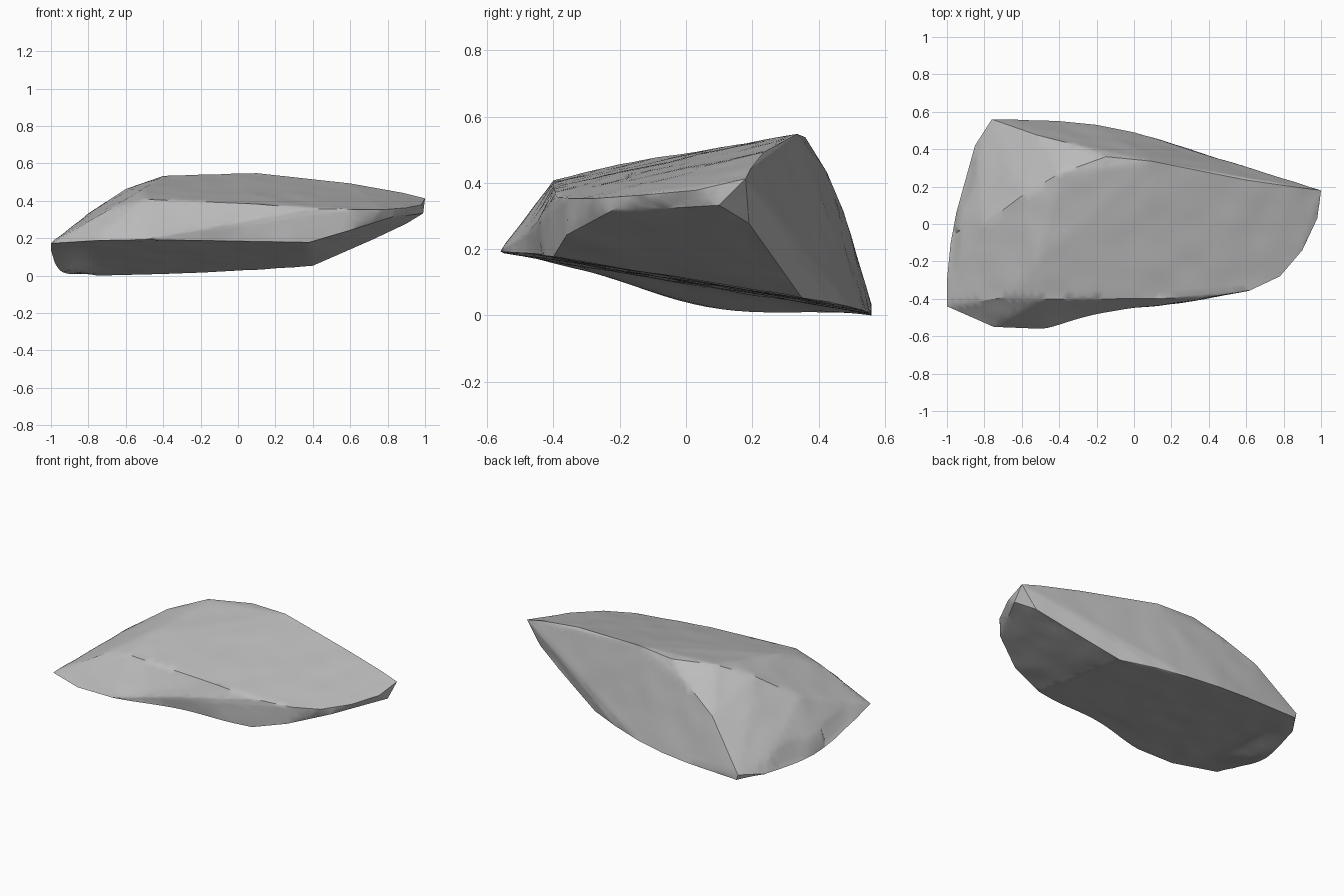
import bpy
import bmesh
from math import cos, pi
from mathutils import Vector, noise

cube = bpy.data.objects.get("Cube")
if cube:
    bpy.data.objects.remove(cube, do_unlink=True)

# stone material
stone = bpy.data.materials.new("stone_grey")
stone.use_nodes = True
grey = (0.5, 0.5, 0.5, 1)
stone.diffuse_color = grey
bsdf = stone.node_tree.nodes["Principled BSDF"]
bsdf.inputs["Base Color"].default_value = grey
bsdf.inputs["Roughness"].default_value = 0.9


def bump(value, centre, reach):
    """Smooth hill from 0 to 1 and back."""
    t = min(abs(value - centre) / reach, 1)
    return 0.5 + 0.5 * cos(pi * t)


def base_height(x, y):
    """Tilted plane of the underside."""
    return 0.01 + 0.17 * (0.55 - y) + 0.02 * (x + 0.7)


# rim of the tilted top face
top_rim = [(-.5, -.4, .415), (.1, -.4, .39), (.4, -.39, .365), (.62, -.355, .36),
           (.78, -.28, .36), (.9, -.14, .37), (.98, .03, .385), (1, .18, .42),
           (.88, .195, .45), (.6, .235, .5), (.35, .275, .53), (.1, .335, .555),
           (-.15, .36, .545), (-.4, .27, .54), (-.42, .1, .515), (-.52, -.2, .465)]
# sloping end and its corner with the back face
end_slope = [(-.32, .425, .44), (-.52, .476, .32), (-.76, .56, .04), (-.6, .15, .47),
             (-.8, 0, .34), (-.76, -.45, .28), (-.68, -.39, .365)]
# thin front lip running round to the raised end
lip = [(-1, -.44, .18), (-.75, -.55, .195), (-.5, -.56, .2), (-.3, -.52, .195),
       (.1, -.41, .19), (.38, -.4, .185), (.6, -.36, .25), (.82, -.23, .32),
       (.99, .1, .34), (.9, .19, .285), (.72, .25, .2), (.4, .35, .06)]
# outline of the underside
base_outline = [(.2, .43), (0, .49), (-.2, .53), (-.4, .55), (-.75, .56), (-.85, .42),
                (-.9, .25), (-.95, .06), (-.98, -.1), (-1, -.3)]
base_rim = [(x, y, base_height(x, y)) for x, y in base_outline]

bm = bmesh.new()
for p in top_rim + end_slope + lip + base_rim:
    bm.verts.new(p)
bmesh.ops.convex_hull(bm, input=bm.verts)
loose = [v for v in bm.verts if not v.link_faces]
bmesh.ops.delete(bm, geom=loose, context='VERTS')

# merge the split planes, then refine them evenly
bmesh.ops.dissolve_limit(bm, angle_limit=0.05, verts=bm.verts[:], edges=bm.edges[:])
bmesh.ops.triangulate(bm, faces=bm.faces[:])
for _ in range(6):
    long_edges = [e for e in bm.edges if e.calc_length() > 0.06]
    if not long_edges:
        break
    bmesh.ops.subdivide_edges(bm, edges=long_edges, cuts=1)
    bmesh.ops.triangulate(bm, faces=bm.faces[:])
bmesh.ops.recalc_face_normals(bm, faces=bm.faces[:])

# shallow chipped relief away from the sharp edges
bm.normal_update()
for v in bm.verts:
    if not any(e.calc_face_angle(0) > 0.5 for e in v.link_edges):
        v.co += v.normal * 0.005 * noise.noise(Vector(v.co) * 7)

for v in bm.verts:
    x, y, z = v.co
    # scoop in the front lip, fading out towards the top
    if y < -0.3 and z < 0.4:
        fade = min((0.4 - z) / 0.2, 1) * min((-0.3 - y) / 0.1, 1)
        v.co.y += 0.035 * bump(x, -0.1, 0.4) * fade
    # low ridge under the sloping end
    if z < base_height(x, y) + 0.03:
        rim_x = -0.96 + 0.22 * max(y, 0)
        v.co.z -= 0.055 * bump(x, rim_x, 0.18) * bump(y, 0.08, 0.5)

# rest on the ground
low = min(v.co.z for v in bm.verts)
bmesh.ops.translate(bm, verts=bm.verts[:], vec=(0, 0, -low))

mesh = bpy.data.meshes.new("split_stone")
bm.to_mesh(mesh)
bm.free()
mesh.materials.append(stone)
rock = bpy.data.objects.new("split_stone", mesh)
bpy.context.collection.objects.link(rock)
bpy.context.view_layer.objects.active = rock
rock.select_set(True)
bpy.ops.object.shade_smooth_by_angle(angle=0.6)
